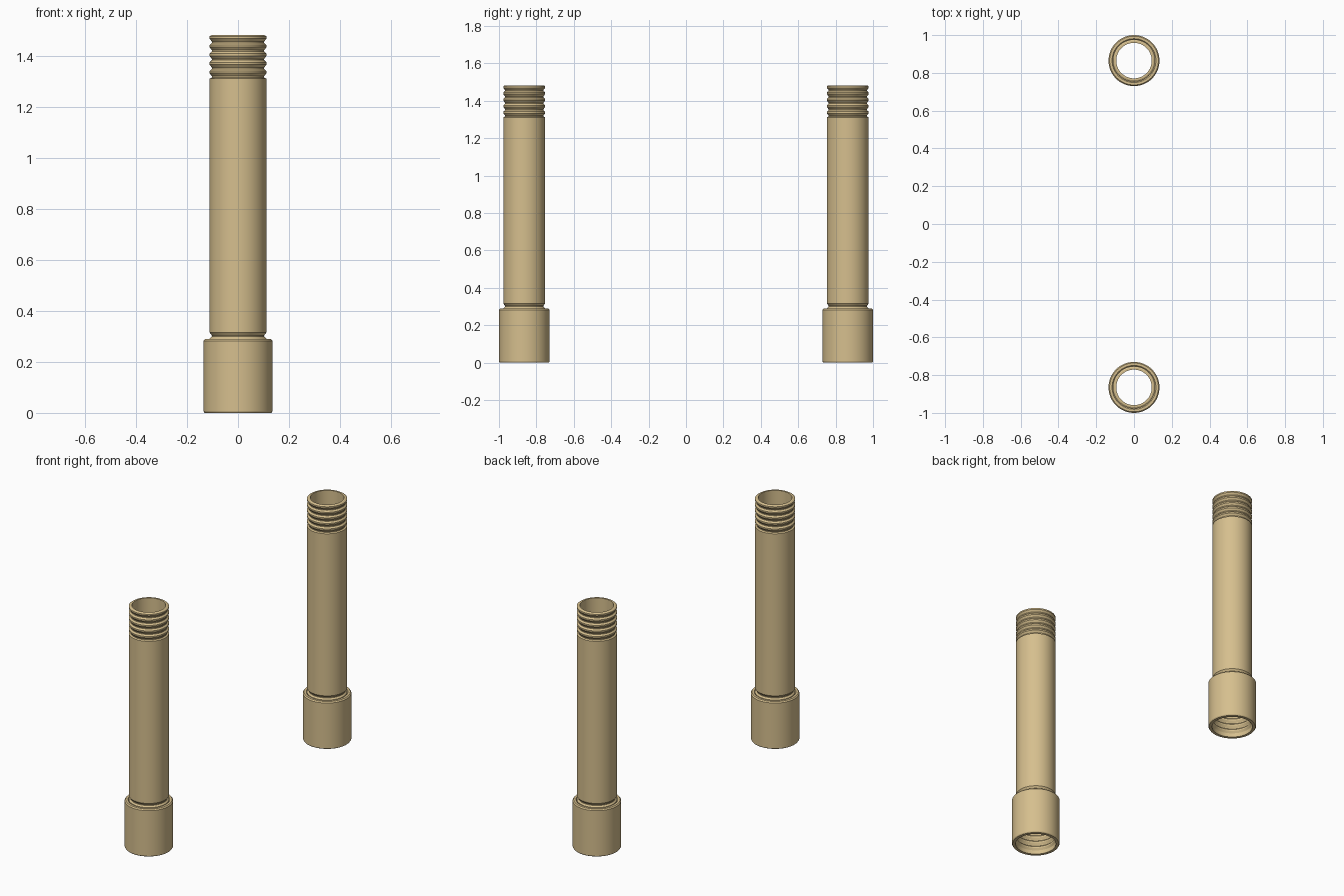
import bpy, bmesh, math

cube = bpy.data.objects.get("Cube")
if cube:
    bpy.data.objects.remove(cube)

SEGMENTS = 64
PITCH = 0.034
PIPE_R, BORE_R, ROOT_R = 0.112, 0.094, 0.103
SOCKET_R, SOCKET_TOP = 0.135, 0.29
SPACING = 0.865

tan = bpy.data.materials.new("tan plastic")
tan.use_nodes = True
color = (0.67, 0.52, 0.27, 1)
tan.diffuse_color = color
tan.node_tree.nodes["Principled BSDF"].inputs["Base Color"].default_value = color


def thread(z, turns, crest, root):
    """Profile points of stacked rounded ridges, climbing from z."""
    points = []
    for i in range(turns):
        base = z + i * PITCH
        points += [(root, base + 0.25 * PITCH), (root, base + 0.4 * PITCH),
                   (crest, base + 0.75 * PITCH), (crest, base + PITCH)]
    return points


def lathe(name, profile, y):
    """Revolve a closed (radius, height) profile about a vertical axis."""
    bm = bmesh.new()
    rings = []
    for s in range(SEGMENTS):
        a = math.tau * s / SEGMENTS
        rings.append([bm.verts.new((r * math.cos(a), r * math.sin(a), z)) for r, z in profile])
    n = len(profile)
    for s in range(SEGMENTS):
        here, there = rings[s], rings[(s + 1) % SEGMENTS]
        for i in range(n):
            j = (i + 1) % n
            bm.faces.new((here[i], there[i], there[j], here[j]))
    bmesh.ops.recalc_face_normals(bm, faces=bm.faces)
    mesh = bpy.data.meshes.new(name)
    bm.to_mesh(mesh)
    bm.free()
    mesh.materials.append(tan)
    obj = bpy.data.objects.new(name, mesh)
    obj.location.y = y
    bpy.context.collection.objects.link(obj)
    bpy.ops.object.select_all(action="DESELECT")
    obj.select_set(True)
    bpy.context.view_layer.objects.active = obj
    bpy.ops.object.shade_smooth_by_angle(angle=math.radians(25))


# Pipe: threaded at both ends, with a chamfered mouth
pipe = [(BORE_R, 0.15), (ROOT_R, 0.15)]
pipe += thread(0.155, 5, PIPE_R, ROOT_R)
pipe += [(PIPE_R, 0.34), (PIPE_R, 1.312)]
pipe += thread(1.308, 5, PIPE_R, ROOT_R)
pipe += [(0.104, 1.483), (BORE_R, 1.483)]

# Socket: rounded collar with an internal thread below the pipe
socket = [(0.114, 0), (0.131, 0), (SOCKET_R, 0.006), (SOCKET_R, 0.148),
          (SOCKET_R, 0.283), (0.129, SOCKET_TOP), (0.116, SOCKET_TOP), (0.111, 0.283)]
socket += [(0.111, 0.152)] + thread(0.01, 4, 0.106, 0.114)[::-1]

for side, sign in (("front", -1), ("back", 1)):
    lathe(side + "_pipe", pipe, sign * SPACING)
    lathe(side + "_socket", socket, sign * SPACING)
